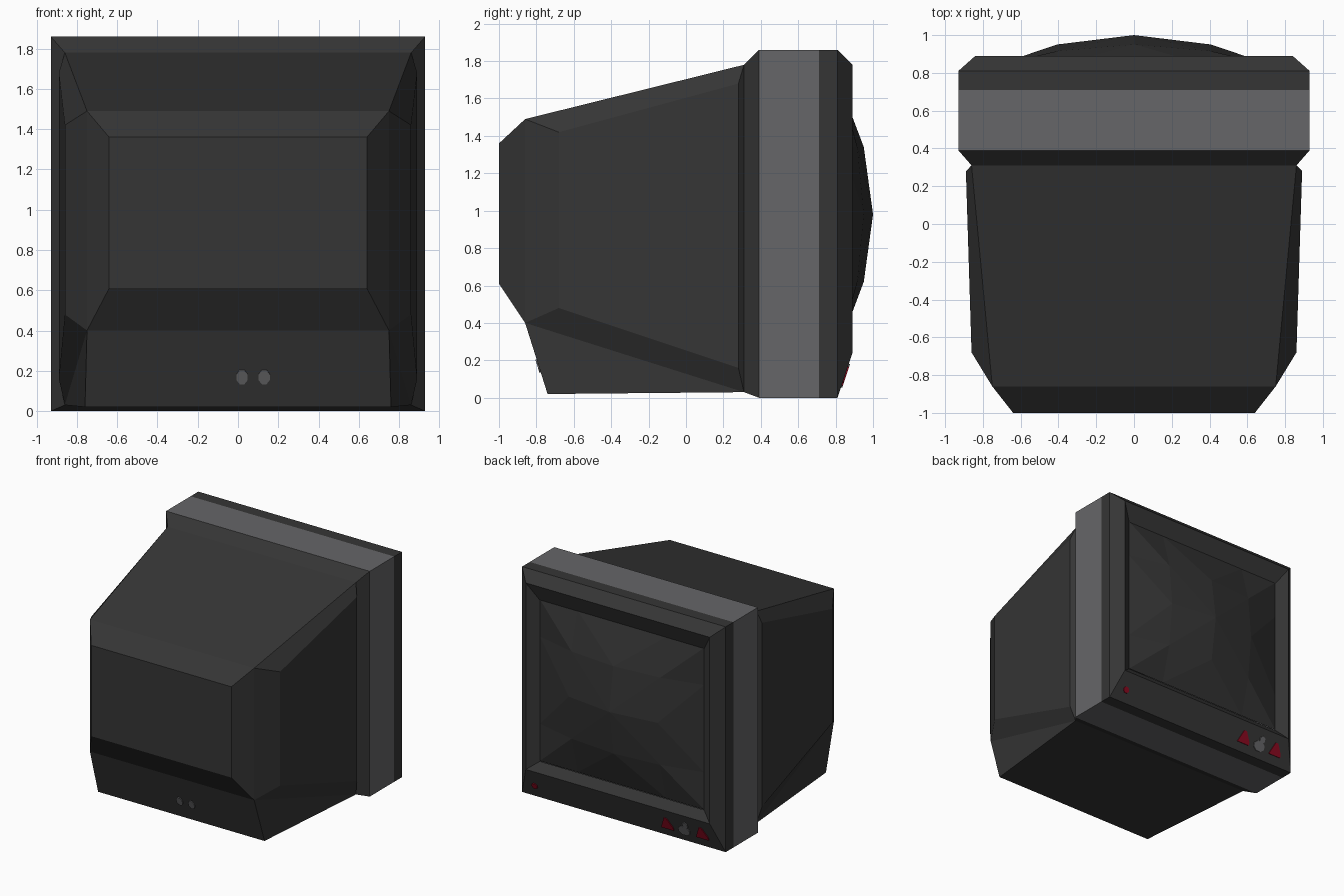
import bpy, bmesh, math
from mathutils import Vector

if "Cube" in bpy.data.objects:
    bpy.data.objects.remove(bpy.data.objects["Cube"])


def material(name, rgb):
    m = bpy.data.materials.new(name)
    m.diffuse_color = (*rgb, 1)
    m.use_nodes = True
    m.node_tree.nodes["Principled BSDF"].inputs["Base Color"].default_value = m.diffuse_color
    return m


DARK = material("dark casing", (0.036, 0.036, 0.036))
GREY = material("grey trim", (0.133, 0.133, 0.138))
RED = material("red buttons", (0.26, 0.003, 0.014))
GLASS = material("screen glass", (0.032, 0.032, 0.032))


def make(name, faces, mats):
    """Object from polygons given as point lists; shared points are welded."""
    bm = bmesh.new()
    for f in faces:
        bm.faces.new([bm.verts.new(p) for p in f])
    bmesh.ops.remove_doubles(bm, verts=bm.verts, dist=1e-4)
    bmesh.ops.recalc_face_normals(bm, faces=bm.faces)
    me = bpy.data.meshes.new(name)
    bm.to_mesh(me)
    bm.free()
    for m in mats:
        me.materials.append(m)
    ob = bpy.data.objects.new(name, me)
    bpy.context.collection.objects.link(ob)
    return ob


def flip(p):
    return (-p[0], p[1], p[2])


# Rear housing: half-outline corners, bridged across x and closed by side panels
a = [(.86, .31, 1.78), (.89, .28, 1.68), (.89, .28, .16), (.86, .31, .03)]
b = [(.75, -.86, 1.49), (.86, -.68, 1.42), (.86, -.68, .48), (.75, -.86, .40)]
c = [(.64, -1, 1.36), (.64, -1, .61)]
d = (.76, -.74, .02)
spine = [a[0], b[0], c[0], c[1], b[3], d, a[3]]
sides = [[a[i], a[i + 1], b[i + 1], b[i]] for i in range(3)]
sides += [b, [b[0], b[3], c[1], c[0]], [b[3], d, a[3]], a]
faces = [[p, q, flip(q), flip(p)] for p, q in zip(spine, spine[1:])]
faces += sides + [[flip(p) for p in f] for f in sides]
make("rear_housing", faces, [DARK])

# Screen frame: rectangular rings (half width, y, bottom, top) lofted into the recess
rings = [(.86, .31, .03, 1.78), (.93, .39, 0, 1.86), (.93, .71, 0, 1.86),
         (.93, .81, 0, 1.86), (.84, .89, .24, 1.78), (.75, .835, .31, 1.64)]
loops = [[(x, y, lo), (-x, y, lo), (-x, y, hi), (x, y, hi)] for x, y, lo, hi in rings]
faces = [[p[i], p[(i + 1) % 4], q[(i + 1) % 4], q[i]]
         for p, q in zip(loops, loops[1:]) for i in range(4)]
frame = make("screen_frame", faces, [DARK, GREY])
for f in frame.data.polygons:  # grey band round the frame
    f.material_index = 1 if .5 < f.center.y < .6 else 0

# Bulging screen: 4 x 4 grid rising to the middle
steps = [(-1, 0), (-.54, .7), (0, 1), (.54, .7), (1, 0)]
grid = [[(.75 * u, .835 + .165 * gu * gv, .98 + .667 * v) for v, gv in steps]
        for u, gu in steps]
faces = []
for i in range(4):
    for j in range(4):
        p, q, r, s = grid[i][j], grid[i + 1][j], grid[i + 1][j + 1], grid[i][j + 1]
        # split along the diagonal that runs to the middle
        faces += [[p, q, r], [p, r, s]] if (i < 2) == (j < 2) else [[p, q, s], [q, r, s]]
make("screen", faces, [GLASS])


def plate(name, outline, origin, right, up, mat):
    """Thin flat plate lying on a sloping face."""
    o, r, u = Vector(origin), Vector(right), Vector(up).normalized()
    n = r.cross(u)
    lo = [o + r * x + u * y for x, y in outline]
    hi = [p + n * .007 for p in lo]
    k = len(lo)
    make(name, [hi, lo[::-1]] + [[lo[i], lo[(i + 1) % k], hi[(i + 1) % k], hi[i]]
                                 for i in range(k)], [mat])


def ngon(n, rx, ry, cx=0, cy=0):
    return [(cx + rx * math.cos(math.tau * (i + .5) / n),
             cy + ry * math.sin(math.tau * (i + .5) / n)) for i in range(n)]


def on_chin(name, outline, x, z, mat):
    plate(name, outline, (x, .81 + z / 3, z), (-1, 0, 0), (0, .08, .24), mat)


# Controls below the screen
triangle = [(-.06, -.045), (.055, -.045), (.055, -.02), (.01, .06), (-.015, .06)]
on_chin("power_light", ngon(8, .027, .027), .79, .10, RED)
on_chin("left_button", triangle, -.42, .11, RED)
on_chin("right_button", triangle, -.74, .115, RED)
on_chin("dial", ngon(8, .055, .045, 0, -.015), -.575, .11, GREY)
on_chin("dial_pointer", ngon(6, .027, .03, .02, .045), -.575, .11, GREY)

# Two sockets on the sloping rear base
for side, x in (("left", .02), ("right", .13)):
    plate(side + "_socket", ngon(8, .03, .04), (x, -.74 - .12 * .15 / .38, .17),
          (1, 0, 0), (0, -.12, .38), GREY)
